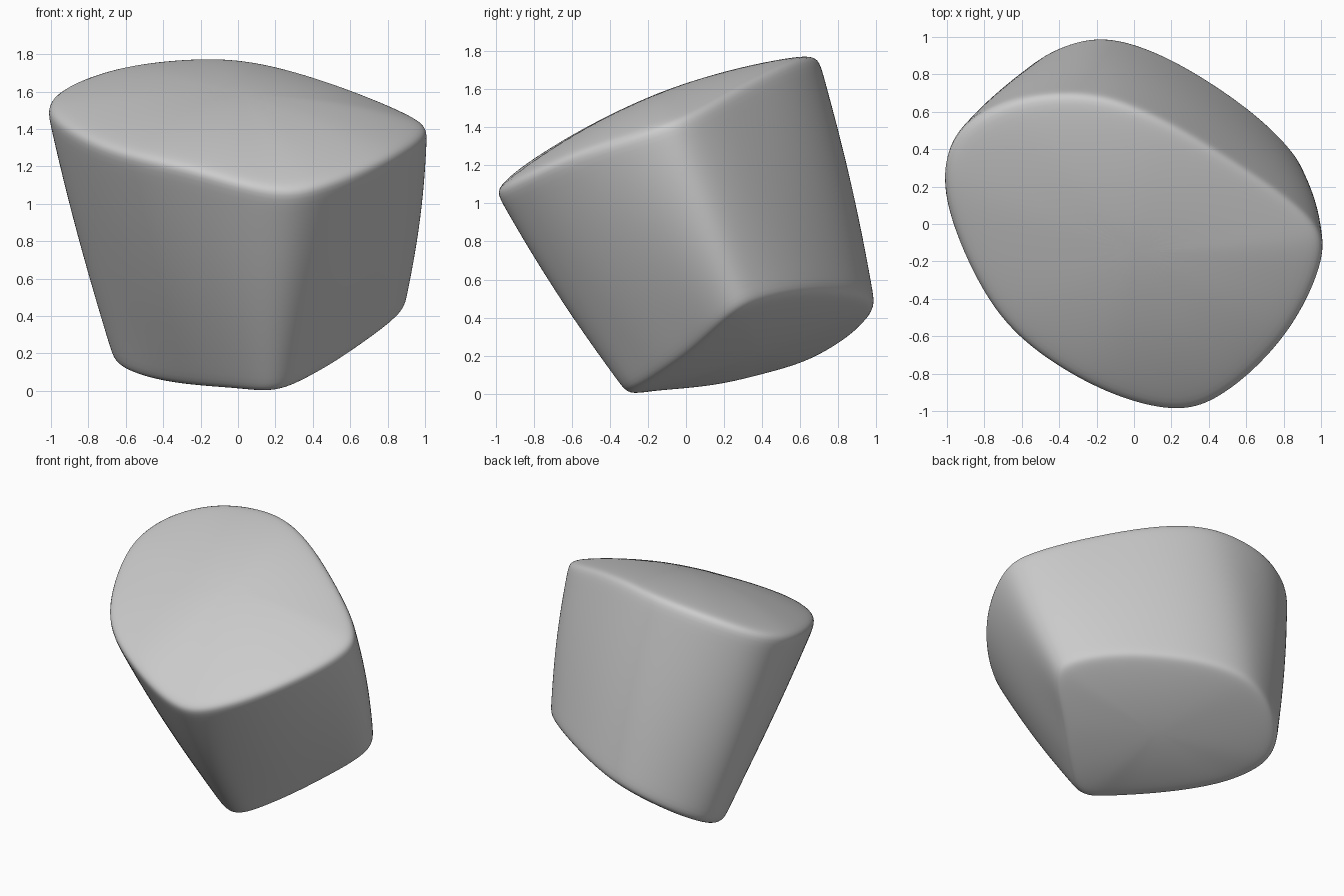
import bpy
import bmesh
from mathutils import Vector
from mathutils.geometry import normal

cube = bpy.data.objects.get("Cube")
if cube:
    bpy.data.objects.remove(cube, do_unlink=True)

# One plain grey stone colour
stone_grey = bpy.data.materials.new("stone_grey")
stone_grey.use_nodes = True
colour = (0.6, 0.6, 0.6, 1)
stone_grey.diffuse_color = colour
stone_grey.node_tree.nodes["Principled BSDF"].inputs["Base Color"].default_value = colour

# Matching rim points of the upper and lower faces, anticlockwise from the front corner
upper_rim = [
    (.2, -1.01, 1.08), (.51, -.91, 1.13), (.83, -.59, 1.27), (1.01, -.19, 1.4), (.92, .05, 1.49),
    (.5, .35, 1.66), (.1, .58, 1.77), (-.25, .69, 1.79), (-.66, .66, 1.74),
    (-.97, .46, 1.62), (-1.01, .08, 1.49), (-.73, -.51, 1.32), (-.27, -.86, 1.2)]
lower_rim = [
    (.2, -.31, 0), (.4, -.18, .08), (.64, .03, .23), (.88, .24, .42), (.83, .41, .5),
    (.56, .66, .54), (.15, .91, .52), (-.2, 1, .45), (-.51, .88, .31),
    (-.66, .66, .18), (-.59, .4, .1), (-.36, .13, .04), (-.03, -.18, .01)]


def smooth_loop(points, steps=3):
    """Closed curve passing through every rim point."""
    points = [Vector(p) for p in points]
    count = len(points)
    loop = []
    for i in range(count):
        a, b, c, d = (points[(i + k) % count] for k in (-1, 0, 1, 2))
        for s in range(steps):
            t = s / steps
            loop.append(b + (c - a) * t / 2
                        + (a - b * 2.5 + c * 2 - d / 2) * t ** 2
                        + (b * 3 - a - c * 3 + d) * t ** 3 / 2)
    return loop


def centre(loop):
    return sum(loop, Vector()) / len(loop)


def face_ring(loop, scale, bulge):
    """Rim shrunk towards the middle of a gently domed face."""
    mid, axis = centre(loop), normal(loop)
    ring = []
    for p in loop:
        warp = axis * (p - mid).dot(axis)
        ring.append(mid + (p - mid - warp) * scale + warp * scale ** 2
                    + bulge * (1 - scale ** 2))
    return ring


def side_ring(low, high, t, swell=.03):
    """Section of the slightly swollen sides at fraction t of the height."""
    ring = [a.lerp(b, t) for a, b in zip(low, high)]
    mid = centre(ring)
    return [p + (p - mid).normalized() * swell * 4 * t * (1 - t) for p in ring]


upper, lower = smooth_loop(upper_rim), smooth_loop(lower_rim)
crown = Vector((0, -.05, .13))
belly = Vector((.01, .02, -.05))

# Rings from the middle of the underside, up the sides, to the middle of the top
rings = [face_ring(lower, s, belly) for s in (.2, .45, .7, .93)]
rings += [side_ring(lower, upper, t) for t in (.01, .07, .35, .65, .92, .99)]
rings += [face_ring(upper, s, crown) for s in (.93, .7, .45, .2)]

bm = bmesh.new()
verts = [[bm.verts.new(p) for p in ring] for ring in rings]
count = len(upper)
for low, high in zip(verts, verts[1:]):
    for i in range(count):
        j = (i + 1) % count
        bm.faces.new((low[i], low[j], high[j], high[i]))

# Close both ends with a fan
for ring, mid in ((verts[0], centre(lower) + belly), (verts[-1], centre(upper) + crown)):
    hub = bm.verts.new(mid)
    for i in range(count):
        bm.faces.new((ring[i], ring[(i + 1) % count], hub))
bmesh.ops.recalc_face_normals(bm, faces=bm.faces)

# Settle on the ground
lowest = min(v.co.z for v in bm.verts)
bmesh.ops.translate(bm, verts=bm.verts, vec=(0, 0, -lowest))
for face in bm.faces:
    face.smooth = True

mesh = bpy.data.meshes.new("stone_block")
bm.to_mesh(mesh)
bm.free()
mesh.materials.append(stone_grey)
stone = bpy.data.objects.new("stone_block", mesh)
bpy.context.collection.objects.link(stone)

# Soften the rims
softening = stone.modifiers.new("softening", 'SUBSURF')
softening.levels = softening.render_levels = 2
